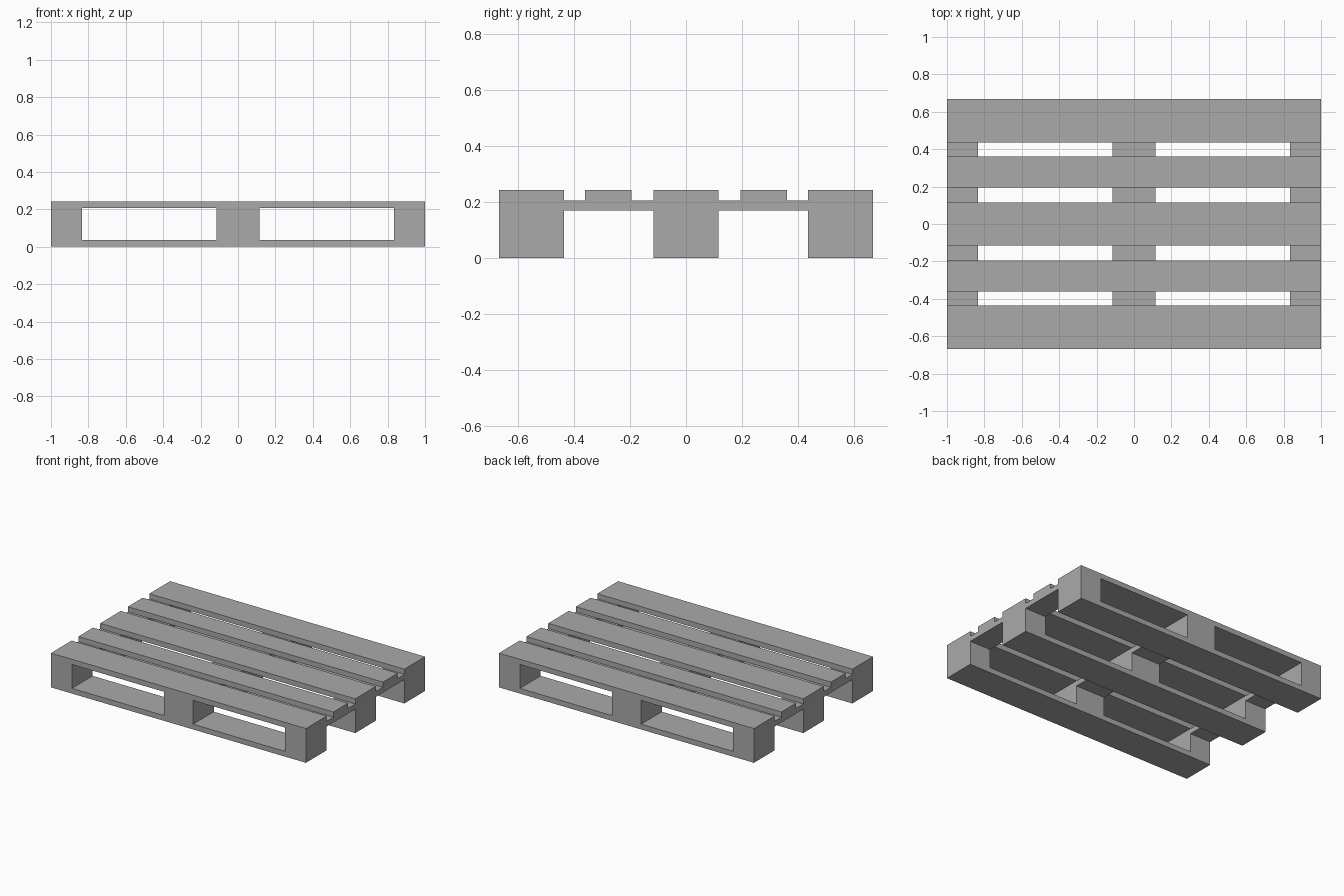
import bpy, bmesh
from mathutils import Vector

cube = bpy.data.objects.get("Cube")
if cube:
    bpy.data.objects.remove(cube, do_unlink=True)

# Overall sizes
HALF_X, HALF_Y, TOP = 1.0, 0.667, 0.243
BOARD = 0.037                       # board thickness
CENTRE, OUTER = 0.115, 0.835        # window edges along x
DECK_UNDER = TOP - BOARD
STRINGER_UNDER = DECK_UNDER - BOARD

grey = bpy.data.materials.new("plain_grey")
grey.use_nodes = True
colour = (0.4, 0.4, 0.4, 1)
grey.diffuse_color = colour
grey.node_tree.nodes["Principled BSDF"].inputs["Base Color"].default_value = colour


def finish(name, bm):
    bmesh.ops.recalc_face_normals(bm, faces=bm.faces[:])
    mesh = bpy.data.meshes.new(name)
    bm.to_mesh(mesh)
    bm.free()
    mesh.materials.append(grey)
    obj = bpy.data.objects.new(name, mesh)
    bpy.context.collection.objects.link(obj)


def box(name, x0, x1, y0, y1, z0, z1):
    bm = bmesh.new()
    bmesh.ops.create_cube(bm, size=1)
    lo, hi = Vector((x0, y0, z0)), Vector((x1, y1, z1))
    for v in bm.verts:
        v.co = (lo + hi) / 2 + v.co * (hi - lo)
    finish(name, bm)


def runner(name, y0, y1):
    """Deck board, three blocks and bottom board as one frame with two windows."""
    xs = (-HALF_X, -OUTER, -CENTRE, CENTRE, OUTER, HALF_X)
    zs = (0, BOARD, DECK_UNDER, TOP)
    bm = bmesh.new()
    grid = [[bm.verts.new((x, y0, z)) for z in zs] for x in xs]
    for i in range(len(xs) - 1):
        for j in range(len(zs) - 1):
            if j == 1 and i in (1, 3):      # fork window
                continue
            bm.faces.new((grid[i][j], grid[i + 1][j],
                          grid[i + 1][j + 1], grid[i][j + 1]))
    front = bm.faces[:]
    extruded = bmesh.ops.extrude_face_region(bm, geom=front, use_keep_orig=True)["geom"]
    verts = [g for g in extruded if isinstance(g, bmesh.types.BMVert)]
    bmesh.ops.translate(bm, vec=(0, y1 - y0, 0), verts=verts)
    finish(name, bm)


# Three runners from front to back
runner("front_runner", -HALF_Y, -0.435)
runner("middle_runner", -CENTRE, CENTRE)
runner("back_runner", 0.435, HALF_Y)

# Narrow deck slats and the cross stringers that carry them
for side, s in (("front", -1), ("back", 1)):
    y0, y1 = sorted((s * 0.195, s * 0.36))
    box(side + "_slat", -HALF_X, HALF_X, y0, y1, DECK_UNDER, TOP)
    y0, y1 = sorted((s * CENTRE, s * 0.435))
    for place, x0, x1 in (("right", -HALF_X, -OUTER),
                          ("middle", -CENTRE, CENTRE),
                          ("left", OUTER, HALF_X)):
        box(f"{side}_{place}_stringer", x0, x1, y0, y1, STRINGER_UNDER, DECK_UNDER)
